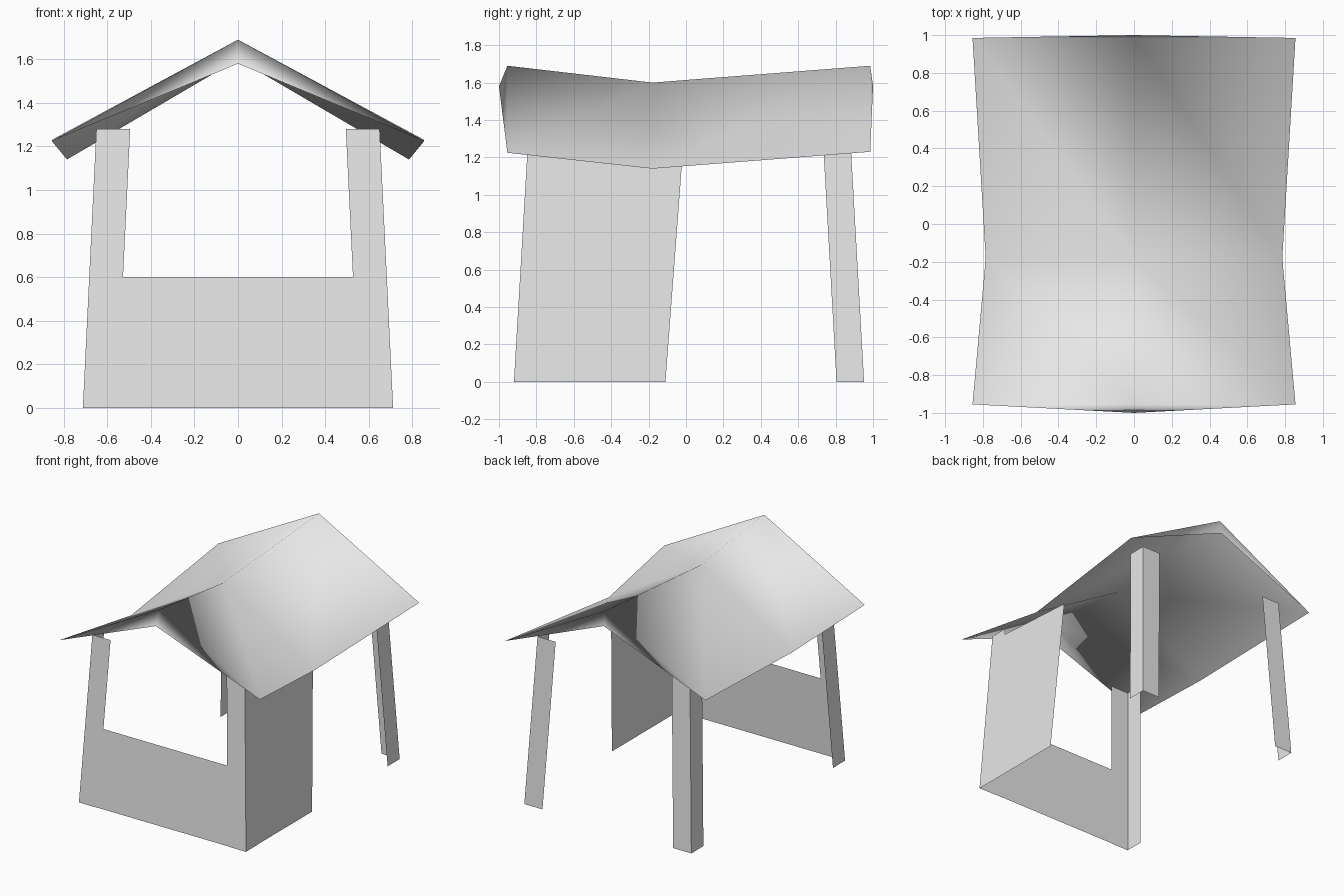
import bpy
import bmesh

cube = bpy.data.objects.get("Cube")
if cube:
    bpy.data.objects.remove(cube)

grey = bpy.data.materials.new("plain_grey")
grey.use_nodes = True
grey.diffuse_color = (0.8, 0.8, 0.8, 1)
grey.node_tree.nodes["Principled BSDF"].inputs["Base Color"].default_value = (0.8, 0.8, 0.8, 1)


def sheet(name, points, faces, smooth=False):
    """Thin surface part made from a few corner points."""
    bm = bmesh.new()
    verts = [bm.verts.new(p) for p in points]
    for f in faces:
        bm.faces.new([verts[i] for i in f]).smooth = smooth
    mesh = bpy.data.meshes.new(name)
    bm.to_mesh(mesh)
    bm.free()
    mesh.materials.append(grey)
    obj = bpy.data.objects.new(name, mesh)
    bpy.context.collection.objects.link(obj)
    return obj


# Leaning corner posts: two outer faces meeting in an L
POST_TOP, WIDTH = 1.28, 0.155


def post(name, sx, sy, y_base, y_top):
    points = []
    for x, y, z in ((0.712, y_base, 0), (0.65, y_top, POST_TOP)):
        points += [(sx * (x - WIDTH), sy * y, z),
                   (sx * x, sy * y, z),
                   (sx * x, sy * (y - 0.147), z)]
    faces = [(0, 1, 4, 3), (1, 2, 5, 4)]
    if sx * sy > 0:
        faces = [f[::-1] for f in faces]
    return sheet(name, points, faces)


for side, sx in (("left", 1), ("right", -1)):
    post("front_post_" + side, sx, -1, 0.92, 0.845)
    post("back_post_" + side, sx, 1, 0.952, 0.88)

# Low front wall, set just behind the post faces
sheet("front_wall",
      [(-0.70, -0.917, 0), (0.70, -0.917, 0),
       (0.672, -0.882, 0.6), (-0.672, -0.882, 0.6)],
      [(0, 1, 2, 3)])

# Tall panel closing the front half of the left side
sheet("side_panel",
      [(0.709, -0.91, 0), (0.709, -0.11, 0),
       (0.653, -0.02, 1.19), (0.651, -0.84, 1.24)],
      [(0, 1, 2, 3)])

# Sagging gable roof: rows of right eave, ridge, left eave
roof_points = []
for y, half, eave, ridge in ((-0.955, 0.855, 1.225, 1.69),
                             (-0.18, 0.785, 1.14, 1.60),
                             (0.985, 0.855, 1.23, 1.69)):
    roof_points += [(-half, y, eave), (0, y, ridge), (half, y, eave)]
roof_faces = [(i, i + 1, i + 4, i + 3)[::-1] for i in (0, 1, 3, 4)]

# Gable lips tapering from the ridge to the eave corners
roof_points += [(0, -1.0, 1.58), (0, 1.0, 1.58)]
roof_faces += [(0, 9, 1), (1, 9, 2), (6, 7, 10), (7, 8, 10)]
sheet("roof", roof_points, roof_faces, smooth=True)
